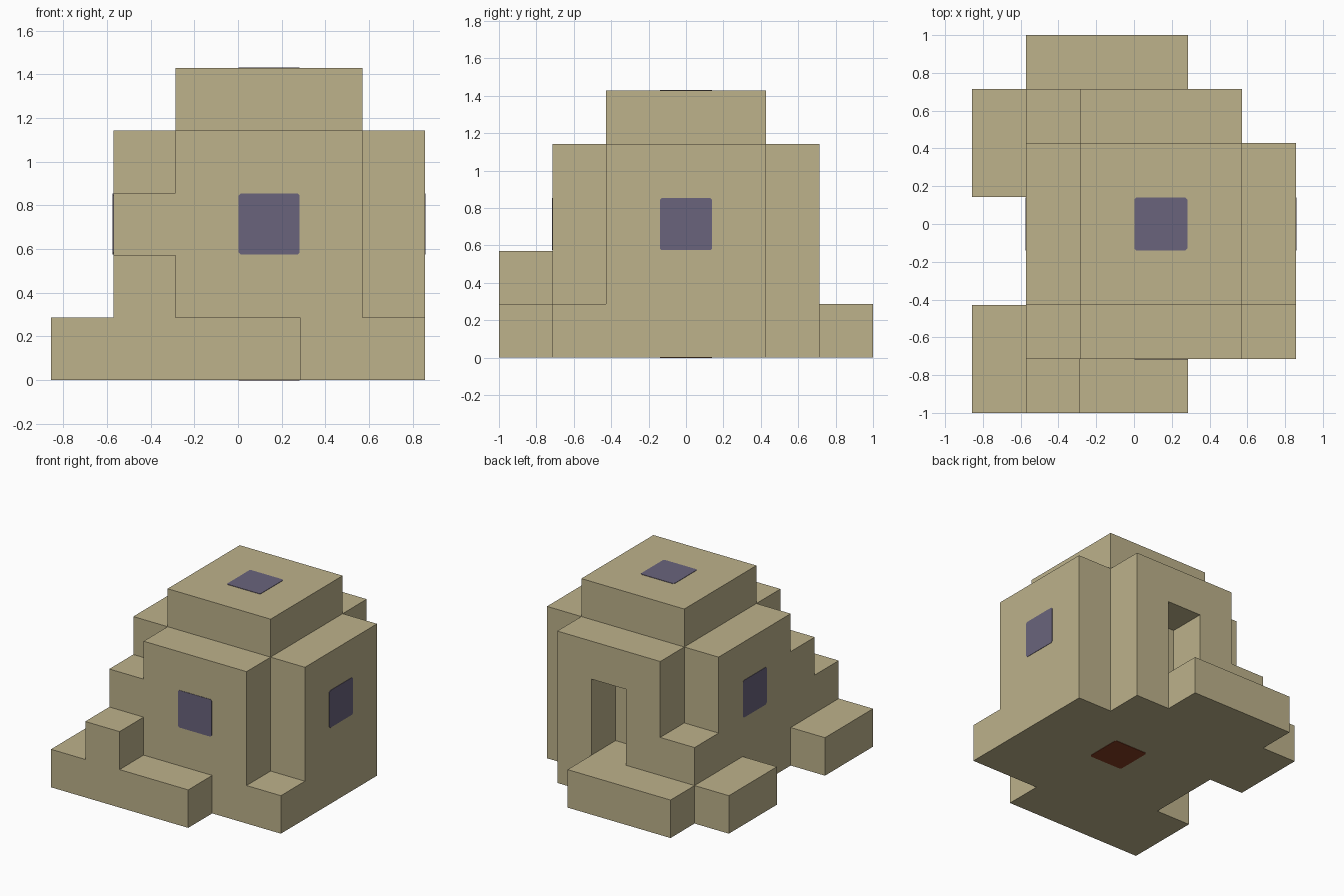
import bpy
import bmesh
from itertools import product
from mathutils import Vector

if "Cube" in bpy.data.objects:
    bpy.data.objects.remove(bpy.data.objects["Cube"], do_unlink=True)

U = 2 / 7                              # edge of one building block
ORIGIN = Vector((-3 * U, -1, 0))


def make_material(name, colour):
    mat = bpy.data.materials.new(name)
    mat.use_nodes = True
    mat.diffuse_color = (*colour, 1)
    mat.node_tree.nodes["Principled BSDF"].inputs["Base Color"].default_value = (*colour, 1)
    return mat


def finish(bm, name, mat):
    mesh = bpy.data.meshes.new(name)
    bm.to_mesh(mesh)
    bm.free()
    mesh.materials.append(mat)
    obj = bpy.data.objects.new(name, mesh)
    bpy.context.collection.objects.link(obj)
    return obj


def blocks(x, y, z):
    """Block cells between the given (start, end) ranges."""
    return set(product(range(*x), range(*y), range(*z)))


def build_skin(name, cells, mat):
    """Skin a set of cells with only its outer faces, merged where flat."""
    bm = bmesh.new()
    for cell in cells:
        centre = Vector(cell) + Vector((.5, .5, .5))
        for axis, sign in product(range(3), (-1, 1)):
            normal = Vector((0, 0, 0))
            normal[axis] = sign
            if tuple(int(c + n) for c, n in zip(cell, normal)) in cells:
                continue
            side = Vector((0, 0, 0))
            side[(axis + 1) % 3] = .5
            up = normal.cross(side)
            mid = centre + normal / 2
            corners = (mid - side - up, mid + side - up, mid + side + up, mid - side + up)
            bm.faces.new([bm.verts.new(ORIGIN + c * U) for c in corners])
    bmesh.ops.remove_doubles(bm, verts=bm.verts[:], dist=.001)
    bmesh.ops.dissolve_limit(bm, angle_limit=.01, verts=bm.verts[:], edges=bm.edges[:])
    return finish(bm, name, mat)


def build_panel(name, centre, axis, mat):
    """Thin square plate with slightly clipped corners, facing along axis."""
    bm = bmesh.new()
    bmesh.ops.create_cube(bm, size=1)
    size = Vector((.28, .28, .28))
    size[axis] = .006
    bmesh.ops.scale(bm, vec=size, verts=bm.verts[:])
    short = [e for e in bm.edges if e.calc_length() < .01]
    bmesh.ops.bevel(bm, geom=short, offset=.01, segments=1, affect='EDGES')
    bmesh.ops.translate(bm, vec=ORIGIN + Vector(centre) * U, verts=bm.verts[:])
    return finish(bm, name, mat)


sand = make_material("sand", (.509, .445, .258))
slate = make_material("slate violet", (.144, .127, .202))
rust = make_material("rust", (.238, .047, .017))

# Main tower with its top storey
body = blocks((1, 6), (1, 6), (0, 4)) | blocks((2, 5), (2, 5), (4, 5))
# Corner notches of differing depth, then the doorway recess
body -= blocks((1, 2), (1, 2), (3, 4)) | blocks((1, 2), (5, 6), (2, 4))
body -= blocks((5, 6), (1, 2), (1, 4)) | blocks((5, 6), (5, 6), (0, 4))
body -= blocks((3, 4), (5, 6), (1, 3))
# Front step with stair block, back step, and two side ledges
body |= blocks((0, 4), (0, 1), (0, 1)) | blocks((1, 2), (0, 1), (1, 2))
body |= blocks((1, 4), (6, 7), (0, 1))
body |= blocks((0, 1), (0, 2), (0, 1)) | blocks((0, 1), (4, 6), (0, 1))
build_skin("tower_body", body, sand)

# Panels on the faces around the middle block
build_panel("front_panel", (3.5, 1, 2.5), 1, slate)
build_panel("left_panel", (6, 3.5, 2.5), 0, slate)
build_panel("right_panel", (1, 3.5, 2.5), 0, slate)
build_panel("top_panel", (3.5, 3.5, 5), 2, slate)
build_panel("bottom_panel", (3.5, 3.5, 0), 2, rust)
